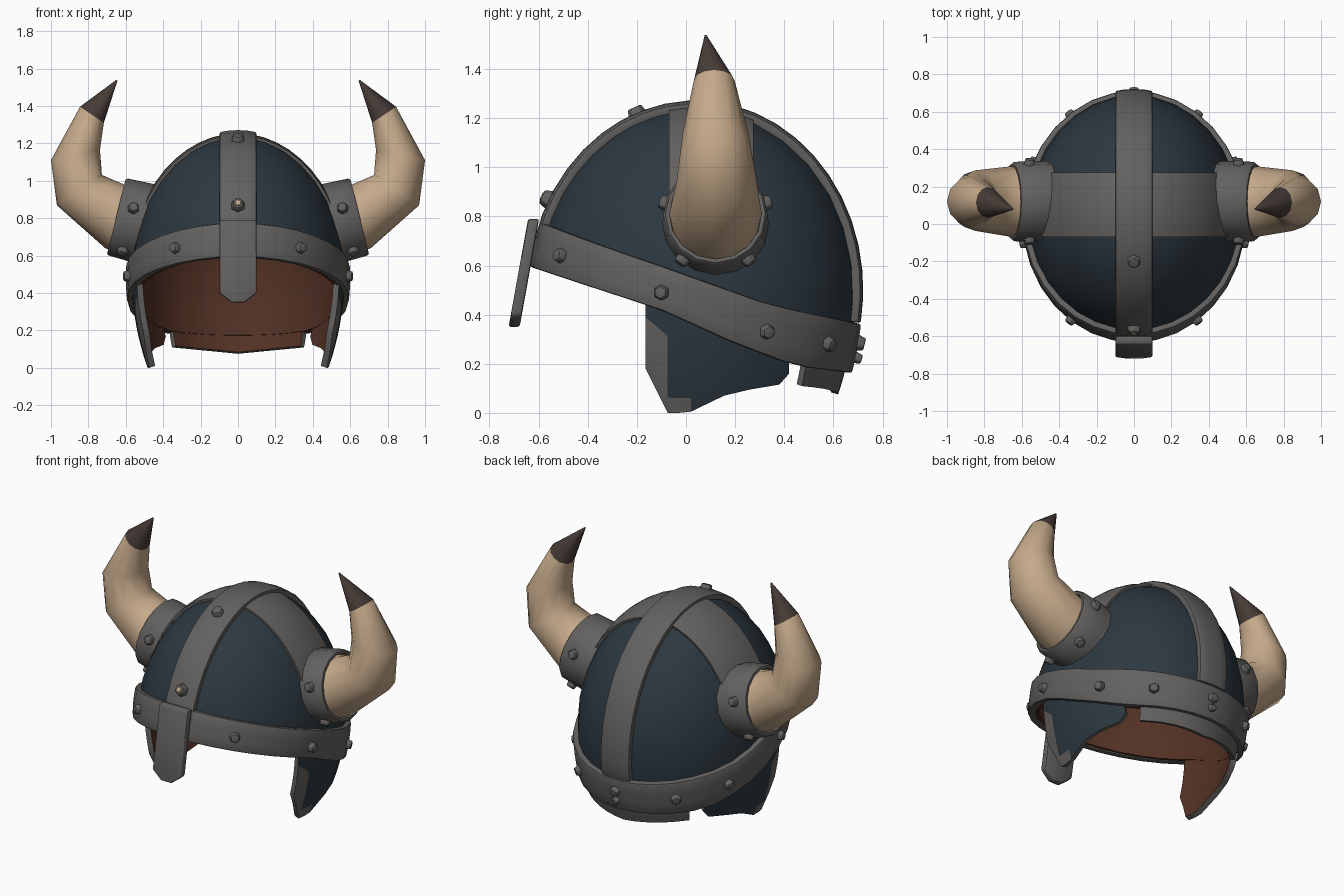
import bpy, bmesh
from math import sin, cos, pi, radians, sqrt, asin
from mathutils import Vector, Matrix

if "Cube" in bpy.data.objects:
    bpy.data.objects.remove(bpy.data.objects["Cube"], do_unlink=True)

# Helmet ellipsoid: centre and radii
CY, CZ, RX, RY, RZ = 0.04, 0.5, 0.57, 0.65, 0.74


def material(name, rgb):
    m = bpy.data.materials.new(name)
    m.use_nodes = True
    m.diffuse_color = (*rgb, 1)
    m.node_tree.nodes["Principled BSDF"].inputs["Base Color"].default_value = (*rgb, 1)
    return m


STEEL = material("dull steel", (0.125, 0.12, 0.115))
NAVY = material("dark navy", (0.025, 0.039, 0.051))
HORN = material("tan horn", (0.56, 0.40, 0.255))
TIP = material("dark horn tip", (0.062, 0.044, 0.037))
LINING = material("brown lining", (0.088, 0.031, 0.018))


def interp(points, y):
    y = min(max(y, points[0][0]), points[-1][0])
    for (y0, z0), (y1, z1) in zip(points, points[1:]):
        if y <= y1:
            return z0 + (z1 - z0) * (y - y0) / (y1 - y0)


def band_low(y):
    return interp([(-.63, .6), (-.1, .42), (.2, .28), (.45, .19), (.7, .16)], y)


def band_high(y):
    return interp([(-.62, .78), (-.1, .6), (.33, .44), (.7, .36)], y)


def width(z):
    # Relative girth at a height: ellipsoid above, gentle taper below
    if z < CZ:
        return 1 - 0.6 * (CZ - z) ** 2
    return sqrt(max(0, 1 - ((z - CZ) / RZ) ** 2))


def around(a, z, off=0.0):
    f = width(z)
    return Vector(((RX * f + off) * cos(a), CY + (RY * f + off) * sin(a), z))


def beside(y, z, side=1, off=0.0):
    f = width(z)
    s = max(-1, min(1, (y - CY) / (RY * f + off)))
    return Vector((side * (RX * f + off) * sqrt(1 - s * s), y, z))


def outward(p):
    return Vector((p.x / RX ** 2, (p.y - CY) / RY ** 2, (p.z - CZ) / RZ ** 2)).normalized()


def finish(bm, name, mats, thick=0, inner=0, rim=0, bevel=0, mirror=False, angle=40):
    mesh = bpy.data.meshes.new(name)
    bm.to_mesh(mesh)
    bm.free()
    ob = bpy.data.objects.new(name, mesh)
    bpy.context.collection.objects.link(ob)
    for m in mats:
        mesh.materials.append(m)
    if thick:
        s = ob.modifiers.new("thickness", 'SOLIDIFY')
        s.thickness, s.offset = thick, -1
        s.material_offset, s.material_offset_rim = inner, rim
    if bevel:
        b = ob.modifiers.new("soft edges", 'BEVEL')
        b.width, b.segments, b.limit_method = bevel, 2, 'ANGLE'
        b.angle_limit = radians(50)
    if mirror:
        ob.modifiers.new("mirror", 'MIRROR')
    bpy.ops.object.select_all(action='DESELECT')
    ob.select_set(True)
    bpy.context.view_layer.objects.active = ob
    bpy.ops.object.convert(target='MESH')
    bpy.ops.object.shade_smooth_by_angle(angle=radians(angle))
    return ob


def patch(point, nu, nv):
    # Grid surface from point(u, v), u and v in 0..1
    bm = bmesh.new()
    g = [[bm.verts.new(point(i / nu, j / nv)) for j in range(nv + 1)] for i in range(nu + 1)]
    for i in range(nu):
        for j in range(nv):
            bm.faces.new((g[i][j], g[i + 1][j], g[i + 1][j + 1], g[i][j + 1]))
    bmesh.ops.remove_doubles(bm, verts=bm.verts, dist=1e-4)
    return bm


def loft(rings, n, dark_from=99):
    # Each ring: centre x, y, z, axis tilt in degrees, radius, depth radius
    bm = bmesh.new()
    loops = []
    for x, y, z, tilt, r, ry in rings:
        up = Vector((-sin(radians(tilt)), 0, cos(radians(tilt))))
        loops.append([bm.verts.new(Vector((x, y, z)) + up * r * sin(2 * pi * k / n)
                      + Vector((0, ry * cos(2 * pi * k / n), 0))) for k in range(n)])
    for i, (a, b) in enumerate(zip(loops, loops[1:])):
        for k in range(n):
            f = bm.faces.new((a[k], a[(k + 1) % n], b[(k + 1) % n], b[k]))
            f.material_index = int(i >= dark_from)
    for loop in (loops[0], loops[-1]):
        f = bm.faces.new(loop)
        f.material_index = int(loop is loops[-1] and dark_from < 99)
    bmesh.ops.recalc_face_normals(bm, faces=bm.faces)
    return bm


# Dome with brown lining
def dome_point(u, v):
    a = 2 * pi * u
    low = band_low(CY + RY * sin(a)) + 0.006
    start = asin((low - CZ) / RZ)
    return around(a, CZ + RZ * sin(start + (pi / 2 - start) * v))


finish(patch(dome_point, 32, 10), "dome", [NAVY, LINING], 0.035, 1, 1)


# Slanted brow band
def band_point(u, v):
    a = 2 * pi * u
    y = CY + RY * sin(a)
    low, high = band_low(y), band_high(y)
    return around(a, low + (high - low) * v, 0.03)


finish(patch(band_point, 32, 3), "brow_band", [STEEL], 0.045, bevel=0.01)


# Ridge strap running front to back
def ridge_point(u, v):
    x, t = -0.1 + 0.2 * u, radians(164 - 174 * v)
    k = sqrt(1 - (x / RX) ** 2)
    return Vector((x, CY - (RY * k + .032) * -cos(t), CZ + (RZ * k + .032) * sin(t)))


finish(patch(ridge_point, 4, 22), "ridge_strap", [STEEL], 0.045, bevel=0.01)


# Wide cross strap from horn to horn
def cross_point(u, v):
    y, t = -0.07 + 0.345 * u, radians(20 + 140 * v)
    k = sqrt(1 - ((y - CY) / RY) ** 2)
    return Vector(((RX * k + .014) * cos(t), y, CZ + (RZ * k + .014) * sin(t)))


finish(patch(cross_point, 6, 20), "cross_strap", [STEEL], 0.025)

# Nose guard
bm = bmesh.new()
outline = [(-.1, .79), (-.1, .4), (-.035, .35), (.035, .35), (.1, .4), (.1, .79)]
face = bm.faces.new([bm.verts.new((x, -.643 - .18 * (.79 - z), z)) for x, z in outline])
ext = bmesh.ops.extrude_face_region(bm, geom=[face])["geom"]
bmesh.ops.translate(bm, vec=(0, .045, 0), verts=[v for v in ext if isinstance(v, bmesh.types.BMVert)])
bmesh.ops.recalc_face_normals(bm, faces=bm.faces)
finish(bm, "nose_guard", [STEEL], bevel=0.01)

# Cheek guards with a steel front edge
hem = [(-.165, .18), (-.12, .09), (-.075, 0), (-.03, 0), (.02, .005),
       (.155, .07), (.26, .095), (.38, .115), (.42, .16)]


def cheek_point(u, v):
    y, low = hem[round(u * (len(hem) - 1))]
    return beside(y, low + (band_low(y) + .03 - low) * v)


bm = patch(cheek_point, len(hem) - 1, 7)
for f in bm.faces:
    c = f.calc_center_median()
    f.material_index = int((c.y < -.09 and c.z < .36) or (c.z < .05 and c.y < 0))
finish(bm, "cheek_guards", [NAVY, STEEL, STEEL, LINING, LINING], 0.033, 3, 1, mirror=True)


# Neck guard below the back of the band
def neck_point(u, v):
    a = radians(47 + 86 * u)
    low = .075 + .05 * abs(cos(a))
    return around(a, low + (band_low(CY + RY * sin(a)) + .03 - low) * v)


finish(patch(neck_point, 12, 3), "neck_guard", [STEEL, LINING], 0.03, 1)

# Horn collars
TILT = 14
axis = Vector((cos(radians(TILT)), 0, sin(radians(TILT))))
mid = Vector((.575, .12, .79))
collar = [(*(mid + axis * s), TILT, r, r) for s, r in
          [(-.16, .215), (-.07, .217), (.068, .212), (.078, .203), (.078, .188), (.02, .182)]]
finish(loft(collar, 16), "horn_collars", [STEEL], mirror=True)

# Horns with dark tips
horn = [(.56, .12, .785, 14, .188, .192), (.66, .12, .81, 16, .178, .188),
        (.848, .125, .95, 56, .145, .162), (.869, .12, 1.138, 78, .134, .134),
        (.781, .115, 1.353, 124, .077, .083), (.648, .08, 1.537, 126, .004, .004)]
finish(loft(horn, 12, 4), "horns", [HORN, TIP], mirror=True, angle=60)


# Hexagonal rivets
def rivet(bm, p, n, r=0.036, depth=0.026):
    place = Matrix.Translation(p + n * depth / 4) @ n.to_track_quat('Z', 'Y').to_matrix().to_4x4()
    bmesh.ops.create_cone(bm, cap_ends=True, segments=6, radius1=r, radius2=r * .72,
                          depth=depth * 1.5, matrix=place)


bm = bmesh.new()
for side in (1, -1):
    for y, z in [(-.51, .64), (-.1, .49), (.33, .33), (.58, .28)]:
        p = beside(y, z, side, .03)
        rivet(bm, p, outward(p))
p = around(pi / 2, .285, .03)
rivet(bm, p, outward(p))
p = around(pi / 2, .225, .03)
rivet(bm, p, outward(p), 0.027)
front = around(-pi / 2, .87, .04)
rivet(bm, front, outward(front), 0.042)
p = Vector((0, -.2, 1.22))
rivet(bm, p, outward(p), 0.042)
finish(bm, "helmet_rivets", [STEEL], bevel=0.005, angle=30)

# Pale stud on the front rivet
bm = bmesh.new()
rivet(bm, front + outward(front) * .022, outward(front), 0.021, 0.008)
finish(bm, "front_stud", [HORN])

# Collar rivets
bm = bmesh.new()
up = Vector((-axis.z, 0, axis.x))
for deg in (18, 162, -52, -128):
    n = Vector((0, cos(radians(deg)), 0)) + up * sin(radians(deg))
    rivet(bm, mid + n * .213, n)
finish(bm, "collar_rivets", [STEEL], bevel=0.005, mirror=True, angle=30)
